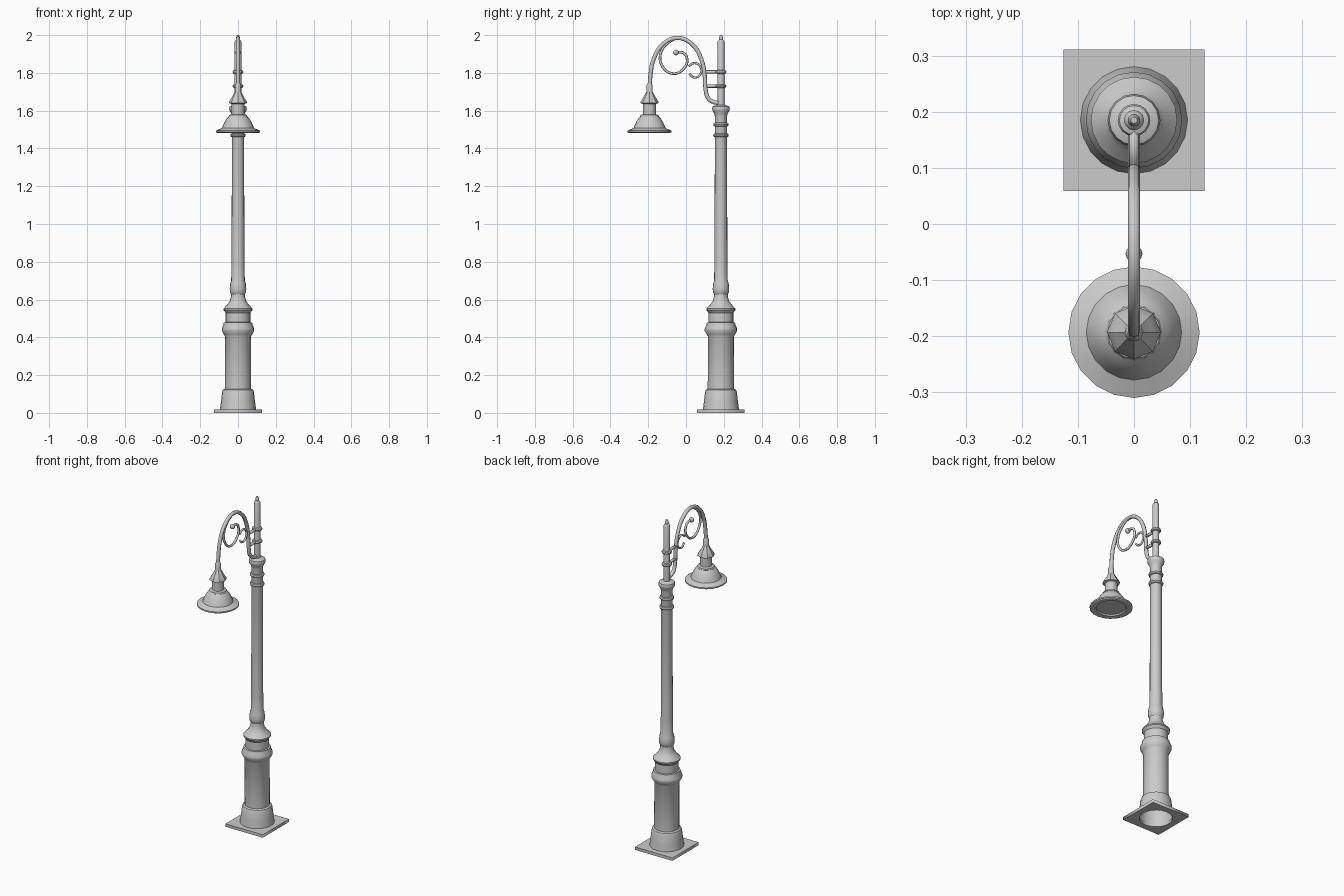
import bpy, math
from math import sin, cos, pi

if "Cube" in bpy.data.objects:
    bpy.data.objects.remove(bpy.data.objects["Cube"])

POST_Y, LAMP_Y = 0.185, -0.193


def smooth(ob, angle=32):
    bpy.ops.object.select_all(action='DESELECT')
    ob.select_set(True)
    bpy.context.view_layer.objects.active = ob
    bpy.ops.object.shade_smooth_by_angle(angle=math.radians(angle))


def lathe(name, profile, y, sides=20, cap_top=False):
    """Turn a list of (radius, height) points around a vertical axis."""
    verts, faces = [], []
    for r, z in profile:
        for i in range(sides):
            a = 2 * pi * i / sides
            verts.append((r * sin(a), y - r * cos(a), z))
    for k in range(len(profile) - 1):
        for i in range(sides):
            j = (i + 1) % sides
            faces.append((k * sides + i, k * sides + j,
                          (k + 1) * sides + j, (k + 1) * sides + i))
    if cap_top:
        n = (len(profile) - 1) * sides
        faces.append(tuple(range(n, n + sides)))
    me = bpy.data.meshes.new(name)
    me.from_pydata(verts, [], faces)
    ob = bpy.data.objects.new(name, me)
    bpy.context.collection.objects.link(ob)
    smooth(ob)
    return ob


def to_mesh(ob):
    bpy.ops.object.select_all(action='DESELECT')
    ob.select_set(True)
    bpy.context.view_layer.objects.active = ob
    bpy.ops.object.convert(target='MESH')
    return bpy.context.object


def tube(name, pts, radius, res=5):
    """Round bar through (y, z) points in the x = 0 plane."""
    cu = bpy.data.curves.new(name, 'CURVE')
    cu.dimensions = '3D'
    cu.bevel_depth, cu.bevel_resolution = radius, 2
    cu.resolution_u, cu.use_fill_caps = res, True
    sp = cu.splines.new('BEZIER')
    sp.bezier_points.add(len(pts) - 1)
    for b, (y, z) in zip(sp.bezier_points, pts):
        b.co = (0, y, z)
        b.handle_left_type = b.handle_right_type = 'AUTO'
    ob = bpy.data.objects.new(name, cu)
    bpy.context.collection.objects.link(ob)
    smooth(to_mesh(ob), 50)


# Square foot plate with a round opening underneath the hollow post
cu = bpy.data.curves.new("foot_plate", 'CURVE')
cu.dimensions, cu.fill_mode, cu.extrude = '2D', 'BOTH', 0.009
h = 0.126
circle = [(0.09 * cos(2 * pi * i / 20), 0.09 * sin(2 * pi * i / 20)) for i in range(20)]
for loop in ([(-h, -h), (h, -h), (h, h), (-h, h)], circle):
    sp = cu.splines.new('POLY')
    sp.points.add(len(loop) - 1)
    sp.use_cyclic_u = True
    for p, (x, y) in zip(sp.points, loop):
        p.co = (x, y, 0, 1)
plate = bpy.data.objects.new("foot_plate", cu)
plate.location = (0, POST_Y, 0.009)
bpy.context.collection.objects.link(plate)
to_mesh(plate)

# Pedestal and shaft
lathe("pedestal", [
    (0.096, 0.015), (0.09, 0.06), (0.084, 0.112), (0.08, 0.122), (0.07, 0.127),
    (0.069, 0.405), (0.075, 0.415), (0.086, 0.435), (0.086, 0.447), (0.077, 0.465),
    (0.075, 0.478), (0.066, 0.48), (0.066, 0.53), (0.077, 0.545), (0.077, 0.552),
    (0.055, 0.575), (0.043, 0.592), (0.037, 0.615), (0.036, 0.63)], POST_Y)
lathe("shaft", [
    (0.036, 0.628), (0.042, 0.638), (0.044, 0.655), (0.041, 0.685), (0.036, 0.70),
    (0.035, 0.78), (0.034, 0.8), (0.032, 1.57), (0.036, 1.585), (0.045, 1.60),
    (0.047, 1.61), (0.044, 1.622), (0.03, 1.628), (0.018, 1.63)], POST_Y, 16)

# Collars on the shaft and on the spire
for name, z, r, inner, half in (("lower_collar", 1.47, 0.041, 0.031, 0.011),
                                ("upper_collar", 1.527, 0.041, 0.031, 0.011),
                                ("lower_clamp", 1.73, 0.029, 0.017, 0.010),
                                ("upper_clamp", 1.805, 0.029, 0.017, 0.010)):
    lathe(name, [(inner, z - half), (r - 0.003, z - half * 0.7), (r, z),
                 (r - 0.003, z + half * 0.7), (inner, z + half)], POST_Y, 16)

# Spire above the shaft
lathe("spire", [(0.018, 1.625), (0.018, 1.965), (0.015, 1.972), (0.010, 1.976),
                (0.011, 1.985), (0.006, 2.0)], POST_Y, 12, True)

# Curved arm, its clamp rods and the scrollwork
tube("arm", [(0.175, 1.641), (0.145, 1.646), (0.117, 1.667), (0.104, 1.712),
             (0.099, 1.786), (0.082, 1.87), (0.034, 1.95), (-0.045, 1.985),
             (-0.124, 1.95), (-0.172, 1.87), (-0.188, 1.79), (-0.193, 1.71)], 0.011)
for name, z in (("lower_rod", 1.73), ("upper_rod", 1.805)):
    tube(name, [(0.10, z), (0.175, z)], 0.009, 1)
tube("large_scroll", [(-0.055, 1.982), (-0.098, 1.957), (-0.135, 1.90), (-0.124, 1.833),
                      (-0.066, 1.796), (-0.010, 1.825), (0.006, 1.87),
                      (-0.013, 1.905), (-0.05, 1.909)], 0.007)
tube("small_scroll", [(0.014, 1.835), (0.045, 1.852), (0.078, 1.83), (0.074, 1.79),
                      (0.042, 1.776), (0.018, 1.795)], 0.006)
bpy.ops.mesh.primitive_uv_sphere_add(segments=12, ring_count=8, radius=0.015,
                                     location=(0, -0.053, 1.908))
bpy.context.object.name = "scroll_ball"
smooth(bpy.context.object, 60)

# Lamp: shade with recessed underside, neck and eight-sided cap
lathe("lamp_shade", [
    (0.046, 1.577), (0.047, 1.57), (0.06, 1.557), (0.072, 1.538), (0.083, 1.513),
    (0.085, 1.508), (0.117, 1.494), (0.117, 1.486), (0.11, 1.482), (0.083, 1.484),
    (0.08, 1.492)], LAMP_Y, 20, True)
lathe("lamp_neck", [(0.046, 1.564), (0.05, 1.57), (0.047, 1.577), (0.034, 1.581),
                    (0.034, 1.64)], LAMP_Y, 16)
lathe("lamp_cap", [(0.033, 1.635), (0.048, 1.64), (0.048, 1.646), (0.036, 1.665),
                   (0.022, 1.69), (0.017, 1.70)], LAMP_Y, 8, True)
lathe("lamp_socket", [(0.017, 1.695), (0.016, 1.735), (0.011, 1.745)], LAMP_Y, 12)

# Consistent outward normals
import bmesh
for ob in bpy.context.scene.objects:
    bm = bmesh.new()
    bm.from_mesh(ob.data)
    bmesh.ops.remove_doubles(bm, verts=bm.verts, dist=1e-5)
    bmesh.ops.recalc_face_normals(bm, faces=bm.faces)
    bm.to_mesh(ob.data)
    bm.free()
